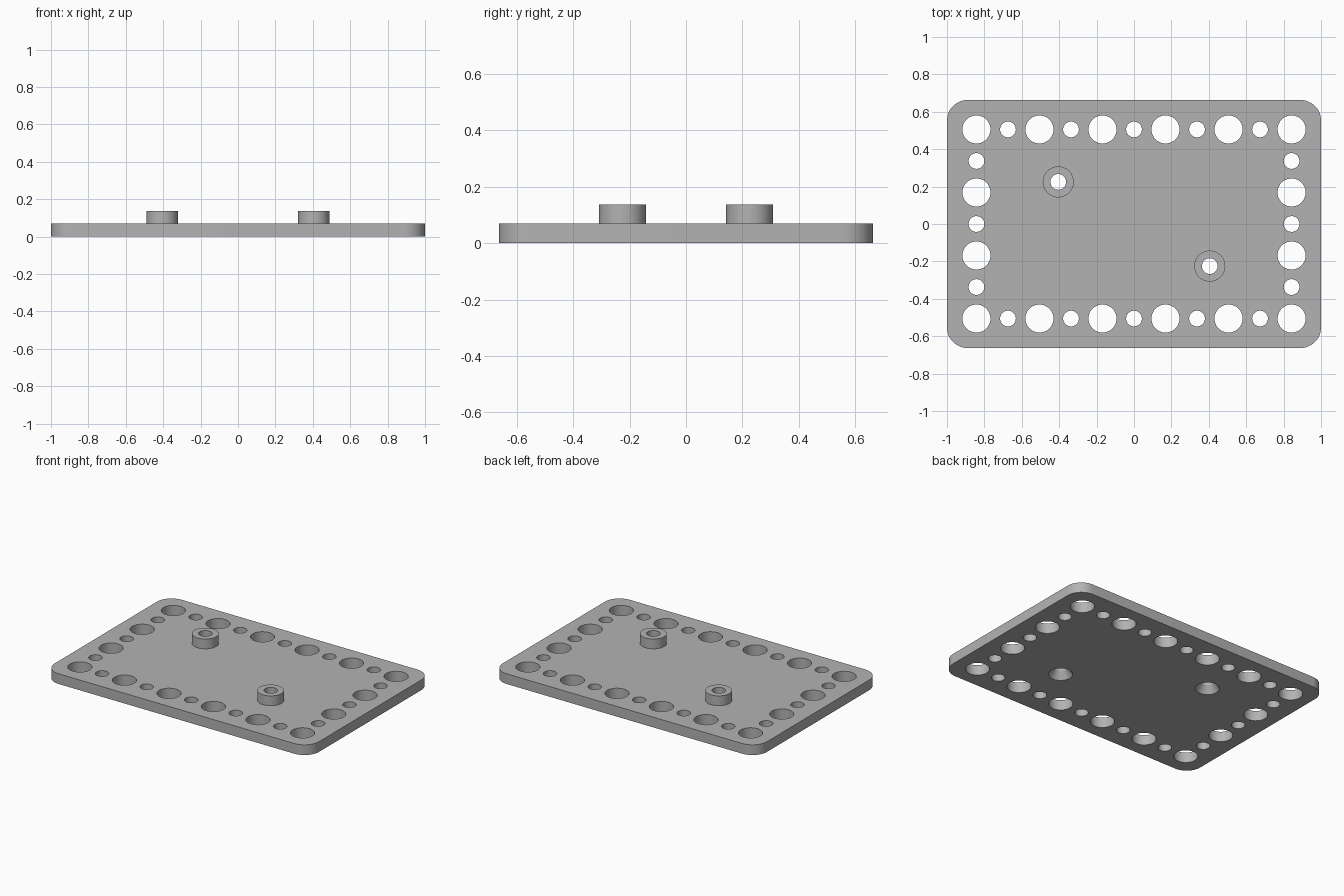
import bpy, bmesh, math
from mathutils import Matrix

if "Cube" in bpy.data.objects:
    bpy.data.objects.remove(bpy.data.objects["Cube"], do_unlink=True)

HALF_X, HALF_Y, THICK, CORNER = 1.0, 0.663, 0.07, 0.11
PITCH, BIG_R, SMALL_R = 0.1685, 0.075, 0.042
BOSS_TOP, BOSS_R, SINK_R, SINK_DEPTH = 0.137, 0.083, 0.075, 0.05
BOSSES = {"back_right_boss": (-0.405, 0.225), "front_left_boss": (0.405, -0.225)}
SIDES = 48

grey = bpy.data.materials.new("plain grey")
grey.use_nodes = True
GREY = (0.45, 0.45, 0.45, 1)
grey.diffuse_color = GREY
grey.node_tree.nodes["Principled BSDF"].inputs["Base Color"].default_value = GREY


def make_object(name, bm):
    bmesh.ops.recalc_face_normals(bm, faces=bm.faces)
    mesh = bpy.data.meshes.new(name)
    bm.to_mesh(mesh)
    bm.free()
    mesh.materials.append(grey)
    obj = bpy.data.objects.new(name, mesh)
    bpy.context.collection.objects.link(obj)
    return obj


def add_cone(bm, x, y, z0, z1, r0, r1):
    bmesh.ops.create_cone(bm, cap_ends=True, segments=SIDES, radius1=r0, radius2=r1,
                          depth=z1 - z0, matrix=Matrix.Translation((x, y, (z0 + z1) / 2)))


def smooth(obj):
    bpy.ops.object.select_all(action='DESELECT')
    obj.select_set(True)
    bpy.context.view_layer.objects.active = obj
    bpy.ops.object.shade_smooth_by_angle(angle=math.radians(30))


# Rounded plate: box with bevelled upright edges
bm = bmesh.new()
bmesh.ops.create_cube(bm, size=1, matrix=Matrix.Translation((0, 0, THICK / 2))
                      @ Matrix.Diagonal((2 * HALF_X, 2 * HALF_Y, THICK, 1)))
upright = [e for e in bm.edges if abs(e.verts[0].co.z - e.verts[1].co.z) > THICK / 2]
bmesh.ops.bevel(bm, geom=upright, offset=CORNER, segments=12, profile=0.5, affect='EDGES')
plate = make_object("plate", bm)

# Border holes, alternating large and small, all around the rim
bm = bmesh.new()
for i in range(-5, 6):
    for j in range(-3, 4):
        if abs(i) == 5 or abs(j) == 3:
            r = BIG_R if (i + j) % 2 == 0 and (i % 2 == 1) else SMALL_R
            add_cone(bm, i * PITCH, j * PITCH, -0.1, 0.2, r, r)
hole_cutter = make_object("hole_cutter", bm)

# Countersinks under the bosses, then the screw bores
bm = bmesh.new()
slope = (SINK_R - SMALL_R) / SINK_DEPTH
for x, y in BOSSES.values():
    add_cone(bm, x, y, -0.02, SINK_DEPTH, SINK_R + 0.02 * slope, SMALL_R)
sink_cutter = make_object("countersink_cutter", bm)
bm = bmesh.new()
for x, y in BOSSES.values():
    add_cone(bm, x, y, -0.1, 0.2, SMALL_R, SMALL_R)
bore_cutter = make_object("bore_cutter", bm)

cutters = (hole_cutter, sink_cutter, bore_cutter)
for cutter in cutters:
    cutter.hide_render = True
    mod = plate.modifiers.new(cutter.name, 'BOOLEAN')
    mod.operation, mod.solver, mod.object = 'DIFFERENCE', 'EXACT', cutter
bpy.context.view_layer.update()
cut_mesh = bpy.data.meshes.new_from_object(
    plate.evaluated_get(bpy.context.evaluated_depsgraph_get()))
plate.modifiers.clear()
plate.data = cut_mesh
for cutter in cutters:
    bpy.data.objects.remove(cutter, do_unlink=True)
smooth(plate)

# Bosses: hollow collars on top of the plate
for name, (x, y) in BOSSES.items():
    bm = bmesh.new()
    profile = [(SMALL_R, THICK), (SMALL_R, BOSS_TOP), (BOSS_R, BOSS_TOP), (BOSS_R, THICK)]
    rings = []
    for r, z in profile:
        angles = [2 * math.pi * k / SIDES for k in range(SIDES)]
        rings.append([bm.verts.new((x + r * math.cos(a), y + r * math.sin(a), z)) for a in angles])
    for low, high in zip(rings, rings[1:]):
        for k in range(SIDES):
            n = (k + 1) % SIDES
            bm.faces.new((low[k], low[n], high[n], high[k]))
    smooth(make_object(name, bm))
